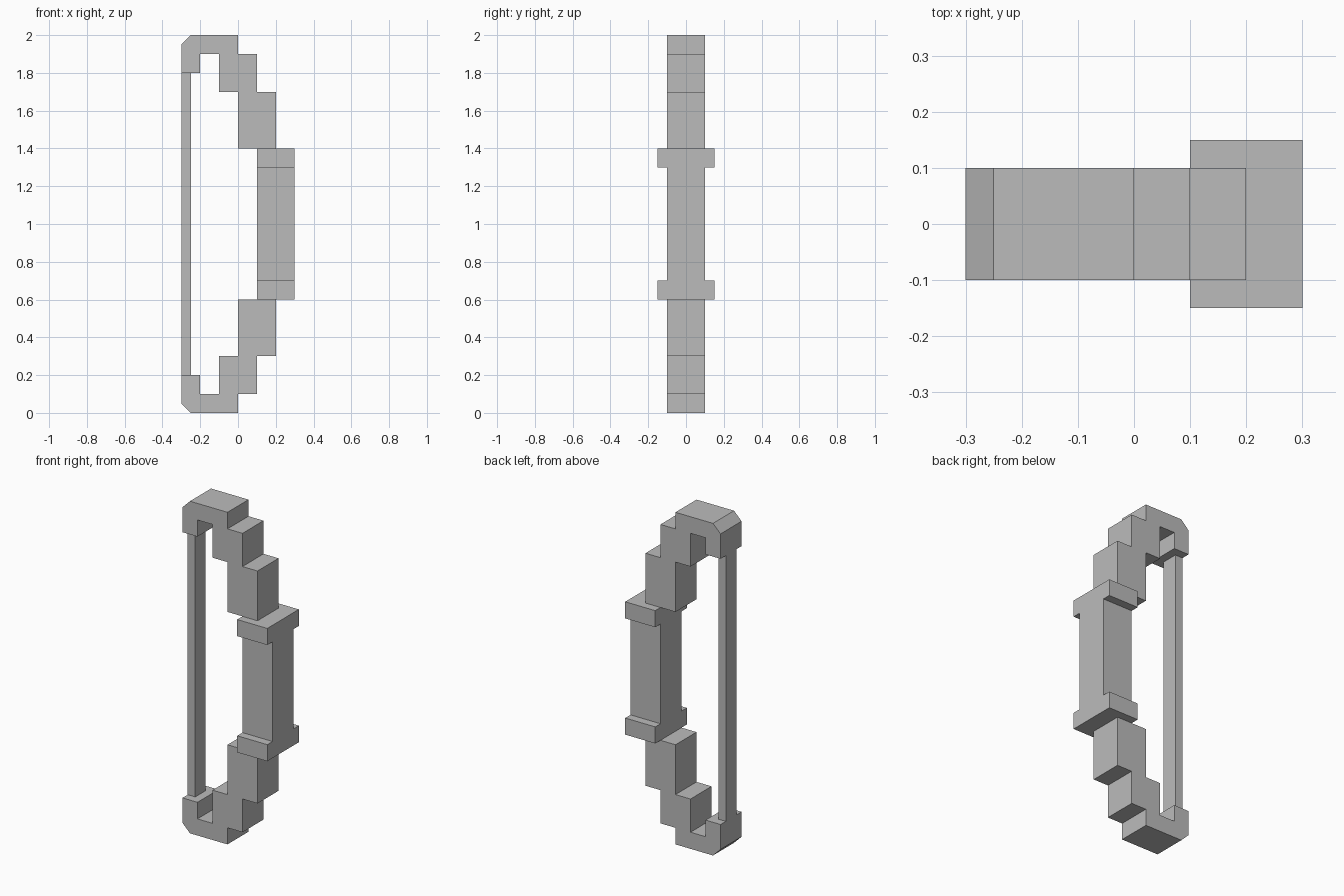
import bpy
import bmesh
from mathutils import Vector

cube = bpy.data.objects.get("Cube")
if cube:
    bpy.data.objects.remove(cube, do_unlink=True)

# Single flat grey
grey = bpy.data.materials.new("plain_grey")
grey.use_nodes = True
grey.diffuse_color = (0.5, 0.5, 0.5, 1)
grey.node_tree.nodes["Principled BSDF"].inputs["Base Color"].default_value = (0.5, 0.5, 0.5, 1)

MID_Z = 1.0


def extrude_profile(name, points, half_depth, mirrored=False):
    """Extrude an x-z outline along y; optionally mirror it about mid height."""
    bm = bmesh.new()
    face = bm.faces.new([bm.verts.new((x, -half_depth, z - MID_Z)) for x, z in points])
    result = bmesh.ops.extrude_face_region(bm, geom=[face])
    moved = [v for v in result["geom"] if isinstance(v, bmesh.types.BMVert)]
    bmesh.ops.translate(bm, verts=moved, vec=Vector((0, 2 * half_depth, 0)))
    bmesh.ops.recalc_face_normals(bm, faces=bm.faces)
    mesh = bpy.data.meshes.new(name)
    bm.to_mesh(mesh)
    bm.free()
    mesh.materials.append(grey)
    obj = bpy.data.objects.new(name, mesh)
    obj.location.z = MID_Z
    bpy.context.collection.objects.link(obj)
    if mirrored:
        mod = obj.modifiers.new("Mirror", 'MIRROR')
        mod.use_axis = (False, False, True)
        mod.use_mirror_merge = False
    return obj


def rect(x0, x1, z0, z1):
    return [(x0, z0), (x1, z0), (x1, z1), (x0, z1)]


# Stepped limbs with hooked, chamfered tips
limb = [(-0.3, 1.8), (-0.2, 1.8), (-0.2, 1.9), (-0.1, 1.9), (-0.1, 1.7),
        (0, 1.7), (0, 1.4), (0.2, 1.4), (0.2, 1.7), (0.1, 1.7),
        (0.1, 1.9), (0, 1.9), (0, 2), (-0.25, 2), (-0.3, 1.95)]
extrude_profile("bow_limbs", limb, 0.1, mirrored=True)

# Grip with a wider collar at each end
extrude_profile("grip", rect(0.1, 0.3, 0.7, 1.3), 0.1)
extrude_profile("grip_collars", rect(0.1, 0.3, 1.3, 1.4), 0.15, mirrored=True)

# Straight string between the tips
extrude_profile("bow_string", rect(-0.3, -0.25, 0.2, 1.8), 0.05)
